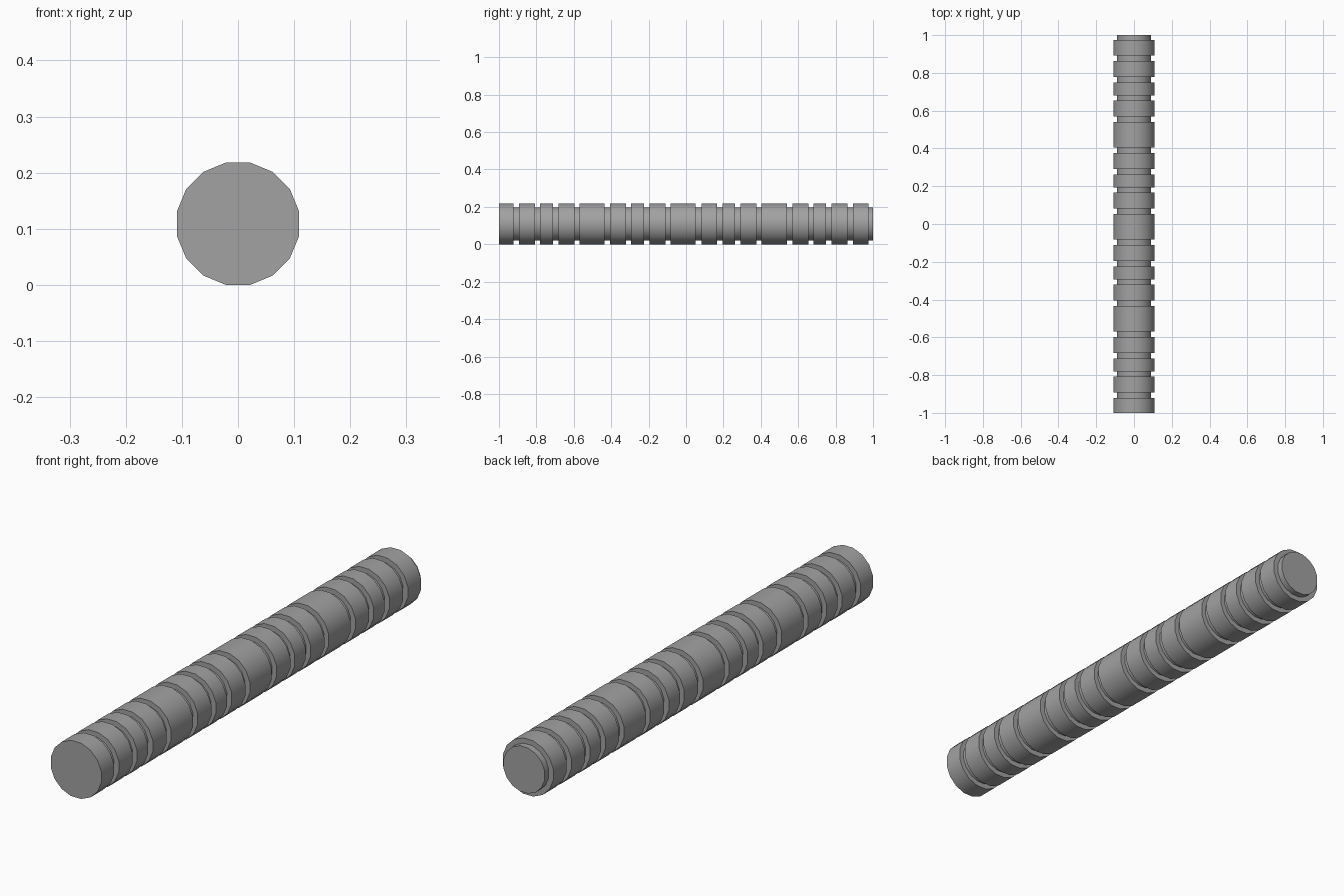
import bpy
import bmesh
from math import pi, cos, sin

SIDES = 16
APOTHEM = 0.109
RIM = APOTHEM / cos(pi / SIDES)       # raised bands
CORE = 0.089 / cos(pi / SIDES)        # grooves between bands
PERIOD = 0.487                        # length of one repeat of the band pattern
BANDS = [(0, 0.135), (0.165, 0.25), (0.277, 0.345), (0.375, 0.46)]

cube = bpy.data.objects.get("Cube")
if cube:
    bpy.data.objects.remove(cube, do_unlink=True)

grey = bpy.data.materials.new("mid grey")
grey.use_nodes = True
colour = (0.36, 0.36, 0.36, 1)
grey.diffuse_color = colour
grey.node_tree.nodes["Principled BSDF"].inputs["Base Color"].default_value = colour

# Profile along the rod: repeated bands, cut off at both ends
profile = []
for repeat in range(4):
    start = -1.057 + repeat * PERIOD
    for a, b in BANDS:
        low, high = max(start + a, -1), min(start + b, 1)
        profile += [(low, CORE), (low, RIM), (high, RIM), (high, CORE)]
# The last repeat begins with a truncated band at the front and ends in bare core
profile = [p for p in profile[1:]]
profile = [p for p in profile if p[0] < 0.88]
profile += [(0.893, CORE), (0.893, RIM), (0.975, RIM), (0.975, CORE), (1, CORE)]

# Lathe the profile around the length
bm = bmesh.new()
rings = []
for y, radius in profile:
    angles = [(i + 0.5) * 2 * pi / SIDES for i in range(SIDES)]
    rings.append([bm.verts.new((radius * cos(t), y, APOTHEM + radius * sin(t)))
                  for t in angles])
for ring, following in zip(rings, rings[1:]):
    for i in range(SIDES):
        j = (i + 1) % SIDES
        bm.faces.new((ring[i], ring[j], following[j], following[i]))
bm.faces.new(rings[0])
bm.faces.new(rings[-1])
bmesh.ops.recalc_face_normals(bm, faces=bm.faces)

mesh = bpy.data.meshes.new("grooved_rod")
bm.to_mesh(mesh)
bm.free()
mesh.materials.append(grey)
rod = bpy.data.objects.new("grooved_rod", mesh)
bpy.context.collection.objects.link(rod)

# Smooth sides with sharp band edges
bpy.ops.object.select_all(action="DESELECT")
rod.select_set(True)
bpy.context.view_layer.objects.active = rod
bpy.ops.object.shade_smooth_by_angle(angle=pi / 6)
